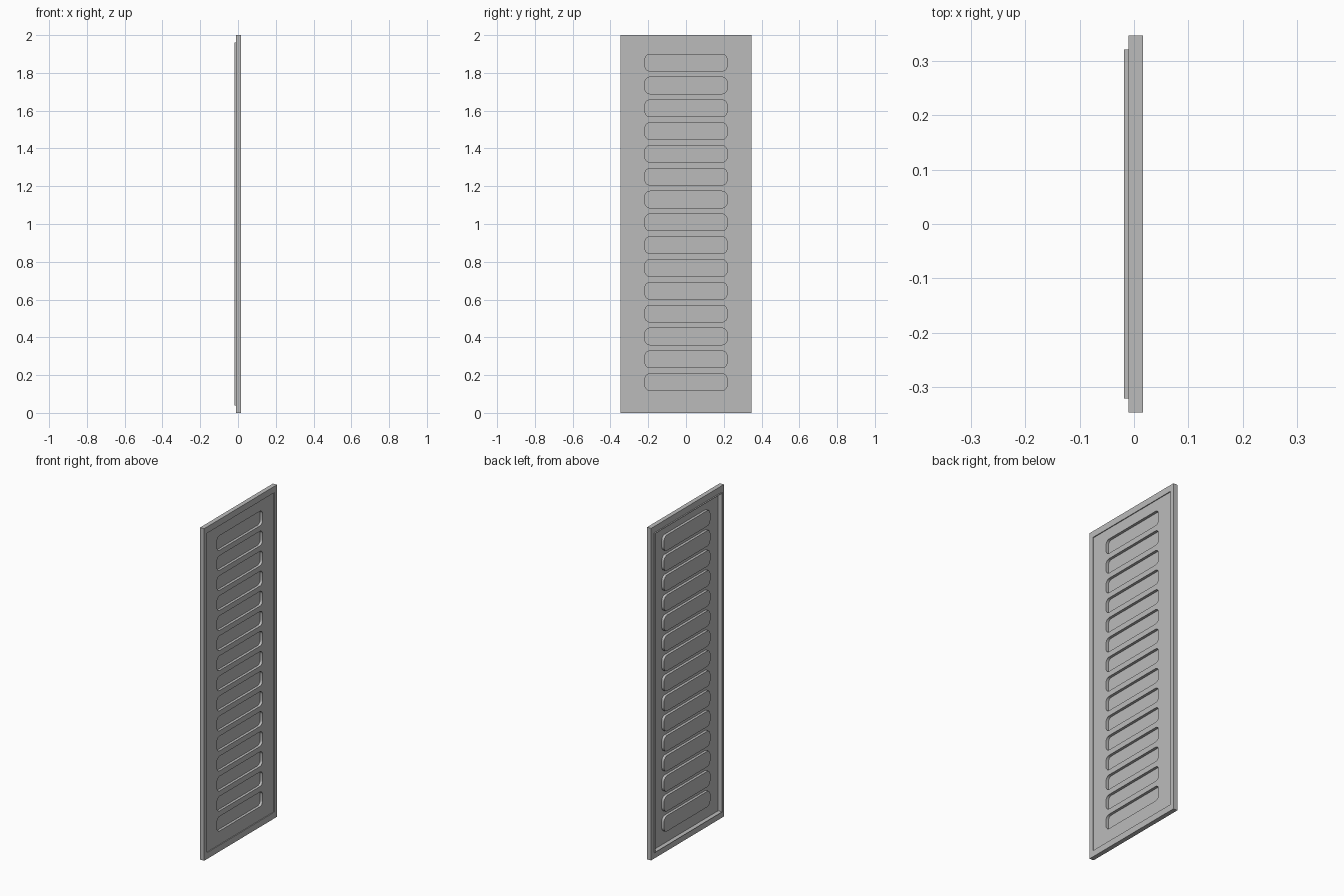
import bpy, bmesh, math
from mathutils import Matrix

if "Cube" in bpy.data.objects:
    bpy.data.objects.remove(bpy.data.objects["Cube"])

# Single painted metal colour
grey = bpy.data.materials.new("grey_metal")
grey.use_nodes = True
colour = (0.5, 0.5, 0.5, 1)
grey.diffuse_color = colour
grey.node_tree.nodes["Principled BSDF"].inputs["Base Color"].default_value = colour


def rounded(half_width, z0, z1, radius=0.0, steps=6):
    """Outline in the y-z plane, with rounded corners where radius > 0."""
    if radius == 0:
        return [(-half_width, z0), (half_width, z0), (half_width, z1), (-half_width, z1)]
    w = half_width - radius
    centres = [(w, z1 - radius), (-w, z1 - radius), (-w, z0 + radius), (w, z0 + radius)]
    points = []
    for quarter, (cy, cz) in enumerate(centres):
        for i in range(steps + 1):
            a = math.pi / 2 * (quarter + i / steps)
            points.append((cy + radius * math.cos(a), cz + radius * math.sin(a)))
    return points


def plate(name, outlines, x0, x1):
    """Filled profile, nested outlines become holes, extruded from x0 to x1."""
    curve = bpy.data.curves.new(name + "_profile", "CURVE")
    curve.dimensions = "2D"
    curve.fill_mode = "BOTH"
    curve.extrude = (x1 - x0) / 2
    for points in outlines:
        spline = curve.splines.new("POLY")
        spline.points.add(len(points) - 1)
        for p, (y, z) in zip(spline.points, points):
            p.co = (y, z, 0, 1)
        spline.use_cyclic_u = True
    helper = bpy.data.objects.new(name + "_profile", curve)
    bpy.context.collection.objects.link(helper)
    evaluated = helper.evaluated_get(bpy.context.evaluated_depsgraph_get())
    mesh = bpy.data.meshes.new_from_object(evaluated)
    bpy.data.objects.remove(helper)
    bpy.data.curves.remove(curve)

    # Stand the profile upright, facing +x
    turn = Matrix(((0, 0, 1), (1, 0, 0), (0, 1, 0))).to_4x4()
    bm = bmesh.new()
    bm.from_mesh(mesh)
    bm.transform(Matrix.Translation(((x0 + x1) / 2, 0, 0)) @ turn)
    bmesh.ops.remove_doubles(bm, verts=bm.verts, dist=0.0001)
    bmesh.ops.recalc_face_normals(bm, faces=bm.faces)
    bm.to_mesh(mesh)
    bm.free()
    mesh.name = name
    mesh.materials.clear()
    mesh.materials.append(grey)
    obj = bpy.data.objects.new(name, mesh)
    bpy.context.collection.objects.link(obj)
    bpy.ops.object.select_all(action="DESELECT")
    obj.select_set(True)
    bpy.context.view_layer.objects.active = obj
    bpy.ops.object.shade_smooth_by_angle(angle=math.radians(30))
    return obj


# Main sizes
HALF, INNER = 0.347, 0.321
EDGE, WALL = 0.038, 0.003
SLOTS, FIRST, PITCH = 15, 0.163, 0.1208
SHEET_FRONT, SHEET_BACK = 0.012, 0.008
POCKET_FLOOR, POCKET_BACK = -0.004, -0.008


def slot_outlines(grow):
    return [rounded(0.217 + grow, FIRST + i * PITCH - 0.044 - grow,
                    FIRST + i * PITCH + 0.044 + grow, 0.026 + grow)
            for i in range(SLOTS)]


opening = rounded(INNER, EDGE, 2 - EDGE)
flange_inside = rounded(INNER - WALL, EDGE + WALL, 2 - EDGE - WALL)
holes, shells = slot_outlines(0), slot_outlines(WALL)

# Outer frame
plate("outer_frame", [rounded(HALF, 0, 2), opening], -0.01, 0.017)

# Tray set into the frame: its flange stands out behind
plate("tray_flange", [opening, flange_inside], -0.018, SHEET_FRONT)
plate("tray_sheet", [flange_inside] + holes, SHEET_BACK, SHEET_FRONT)

# Pressed pockets: sunk at the front, raised at the back
plate("pocket_walls", shells + holes, POCKET_FLOOR, SHEET_BACK)
plate("pocket_floors", shells, POCKET_BACK, POCKET_FLOOR)
